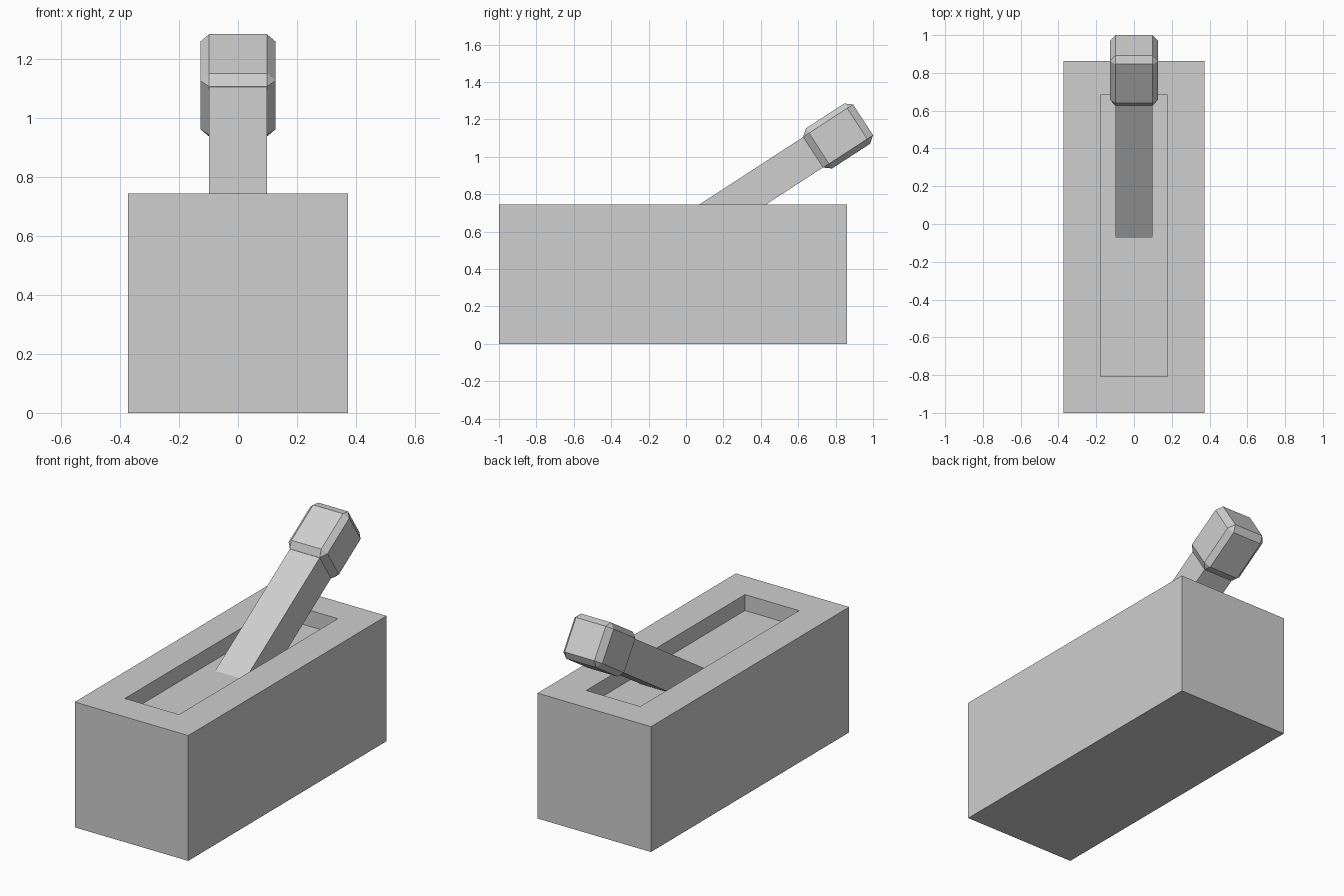
import bpy, bmesh, math
from mathutils import Matrix, Vector

if "Cube" in bpy.data.objects:
    bpy.data.objects.remove(bpy.data.objects["Cube"], do_unlink=True)

grey = bpy.data.materials.new("light_grey")
grey.use_nodes = True
grey.diffuse_color = (0.62, 0.62, 0.62, 1)
grey.node_tree.nodes["Principled BSDF"].inputs["Base Color"].default_value = (0.62, 0.62, 0.62, 1)


def make_object(name, bm):
    mesh = bpy.data.meshes.new(name)
    bm.to_mesh(mesh)
    bm.free()
    mesh.materials.append(grey)
    obj = bpy.data.objects.new(name, mesh)
    bpy.context.collection.objects.link(obj)
    return obj


def box(size, centre=(0, 0, 0)):
    bm = bmesh.new()
    bmesh.ops.create_cube(bm, size=1, matrix=Matrix.Translation(centre) @ Matrix.Diagonal((*size, 1)))
    return bm


# Housing: a block with a shallow rectangular recess in its top
TOP, FLOOR = 0.745, 0.65
bm = box((0.746, 1.862, TOP), (0, -0.069, TOP / 2))
top = max(bm.faces, key=lambda f: f.calc_center_median().z)
bmesh.ops.inset_region(bm, faces=[top], thickness=0.19)
for v in top.verts:
    v.co.x = math.copysign(0.178, v.co.x)
    v.co.y = 0.683 if v.co.y > 0 else -0.808
well = bmesh.ops.extrude_discrete_faces(bm, faces=[top])["faces"]
bmesh.ops.translate(bm, verts=well[0].verts[:], vec=(0, 0, FLOOR - TOP))
make_object("housing", bm)

# Lever frame: local y runs up the lever, origin at the knob centre
ANGLE = math.radians(33)
frame = Matrix.Translation((0, 0.8134, 1.1115)) @ Matrix.Rotation(ANGLE, 4, "X")

# Shaft: square bar from inside the housing up to the knob
bm = box((0.196, 0.98, 0.194), (0, -0.63, 0))
bmesh.ops.transform(bm, matrix=frame, verts=bm.verts)
make_object("lever_shaft", bm)

# Knob: chamfered cube stretched along the lever
bm = box((0.256, 0.256, 0.256))
bmesh.ops.bevel(bm, geom=bm.edges[:], offset=0.03, offset_type="OFFSET", segments=1, affect="EDGES")
bmesh.ops.scale(bm, vec=Vector((1, 1.242, 1)), verts=bm.verts)
bmesh.ops.transform(bm, matrix=frame, verts=bm.verts)
make_object("lever_knob", bm)
